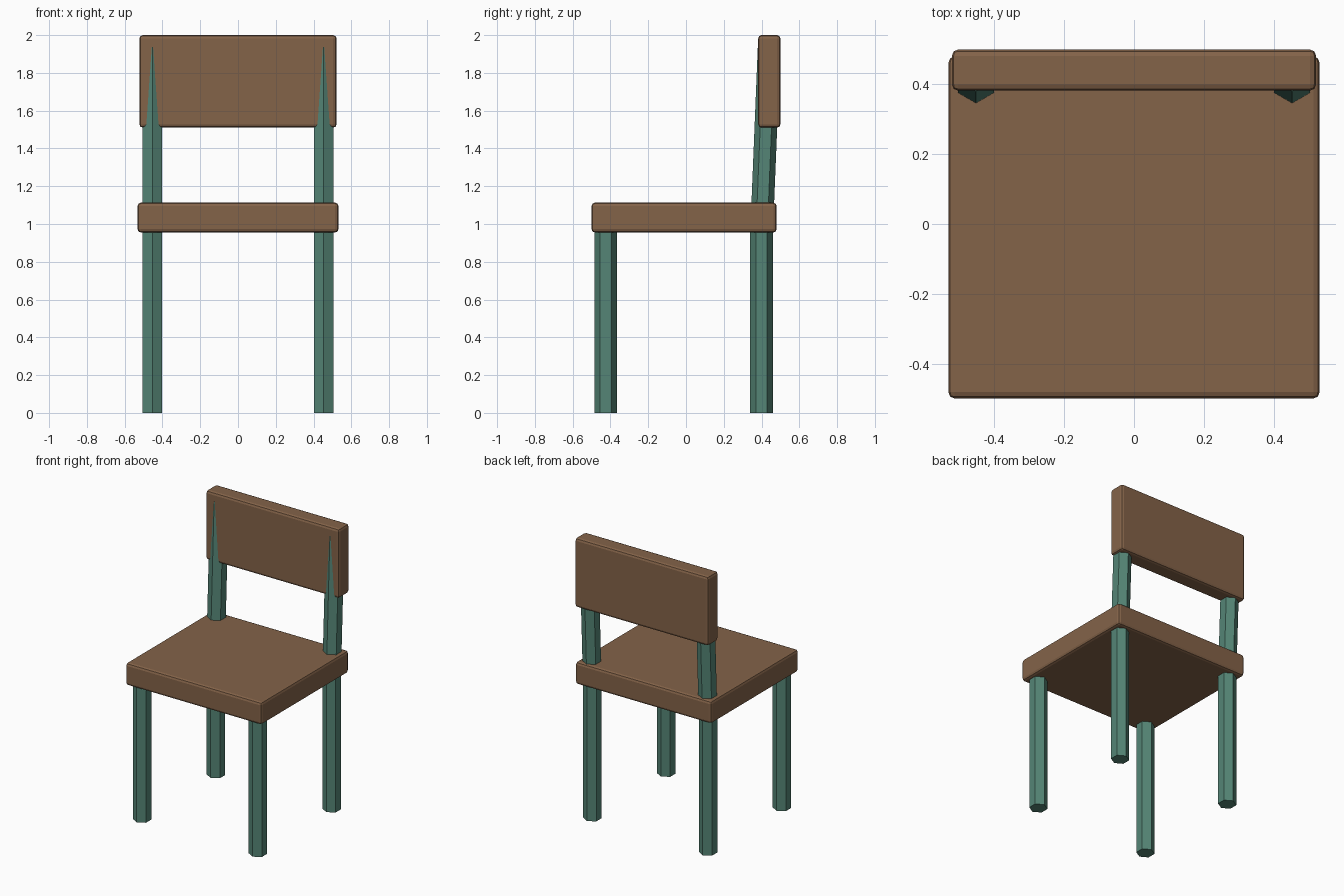
import bpy
import math
from mathutils import Vector

if "Cube" in bpy.data.objects:
    bpy.data.objects.remove(bpy.data.objects["Cube"], do_unlink=True)


def make_material(name, rgb):
    mat = bpy.data.materials.new(name)
    mat.use_nodes = True
    mat.diffuse_color = (*rgb, 1)
    mat.node_tree.nodes["Principled BSDF"].inputs["Base Color"].default_value = (*rgb, 1)
    return mat


wood = make_material("brown wood", (0.23, 0.125, 0.066))
paint = make_material("green paint", (0.09, 0.235, 0.18))


def slab(name, low, high):
    """Box between two corners with softened edges."""
    low, high = Vector(low), Vector(high)
    bpy.ops.mesh.primitive_cube_add(size=1, location=(low + high) / 2)
    obj = bpy.context.object
    obj.name = name
    obj.scale = high - low
    bpy.ops.object.transform_apply(location=False, rotation=False, scale=True)
    bevel = obj.modifiers.new("soft edges", 'BEVEL')
    bevel.width = 0.018
    bevel.segments = 2
    obj.data.materials.append(wood)


def post(name, bottom, top):
    """Six-sided post with a corner facing front, between two points."""
    bottom, top = Vector(bottom), Vector(top)
    axis = top - bottom
    bpy.ops.mesh.primitive_cylinder_add(
        vertices=6, radius=0.06, depth=axis.length, location=(bottom + top) / 2,
        rotation=(-math.atan2(axis.y, axis.z), 0, 0))
    obj = bpy.context.object
    obj.name = name
    obj.data.materials.append(paint)


# Seat and backrest
slab("seat", (-0.532, -0.5, 0.955), (0.532, 0.48, 1.113))
slab("backrest", (-0.522, 0.382, 1.51), (0.522, 0.5, 2.0))

# Legs and leaning back posts
for side, x in (("left", 0.453), ("right", -0.453)):
    post("front_leg_" + side, (x, -0.425, 0), (x, -0.425, 1.0))
    post("back_leg_" + side, (x, 0.4, 0), (x, 0.4, 1.0))
    post("back_post_" + side, (x, 0.402, 1.0), (x, 0.44, 1.935))
